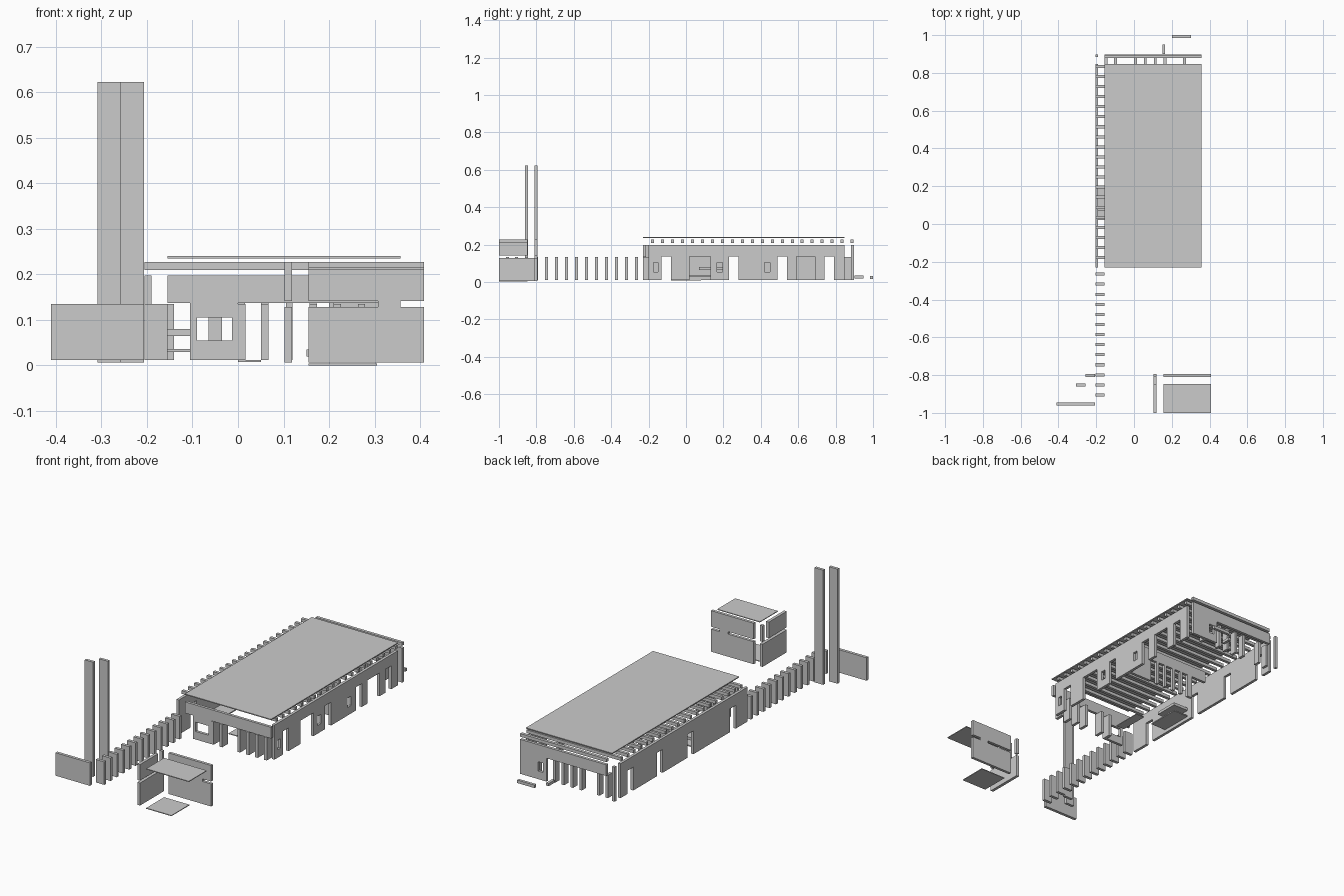
import bpy, bmesh


def boxes(name, items):
    """One object made of boxes, each (x0, x1, y0, y1, z0, z1)."""
    bm = bmesh.new()
    for x0, x1, y0, y1, z0, z1 in items:
        r = bmesh.ops.create_cube(bm, size=1)
        for v in r["verts"]:
            v.co.x = (x0 + x1) / 2 + v.co.x * (x1 - x0)
            v.co.y = (y0 + y1) / 2 + v.co.y * (y1 - y0)
            v.co.z = (z0 + z1) / 2 + v.co.z * (z1 - z0)
    me = bpy.data.meshes.new(name)
    bm.to_mesh(me)
    bm.free()
    ob = bpy.data.objects.new(name, me)
    bpy.context.collection.objects.link(ob)
    return ob


def wall(name, axis, pos, a, b, gaps, windows=(), t=0.015, lintel=0.137):
    """Wall along an axis with full-height door gaps and window holes."""
    parts = [(a, b, lintel, 0.197)]
    edges = [a] + [e for g in gaps for e in g] + [b]
    for s, e in zip(edges[::2], edges[1::2]):
        for w0, w1 in windows:
            if s < w0 and w1 < e:
                parts += [(s, w0, 0.012, lintel), (w0, w1, 0.012, 0.055),
                          (w0, w1, 0.105, lintel)]
                s = w1
        if e - s > 0.001:
            parts.append((s, e, 0.012, lintel))
    if axis == "x":
        boxes(name, [(s, e, pos, pos + t, z0, z1) for s, e, z0, z1 in parts])
    else:
        boxes(name, [(pos, pos + t, s, e, z0, z1) for s, e, z0, z1 in parts])


Z0, Z1 = 0.012, 0.135
STEP = 0.0533

# main roof and the joists beneath it
boxes("main_roof", [(-0.155, 0.357, -0.23, 0.848, 0.235, 0.24)])
boxes("roof_joists", [(-0.205 if i < 20 else -0.155, 0.357, y - 0.008, y + 0.008, 0.21, 0.227)
                      for i in range(21) for y in [-0.178 + i * STEP]])

# long side walls with aligned doorways
doors = [(-0.13, -0.08), (0.23, 0.28), (0.49, 0.54), (0.74, 0.79)]
wall("left_wall", "y", -0.205, -0.23, 0.848, doors)
wall("right_wall", "y", 0.342, -0.2, 0.848,
     sorted(doors + [(0.02, 0.13), (0.59, 0.69)]),
     [(-0.175, -0.15), (0.165, 0.195), (0.42, 0.45)])

# front, back and dividing walls
wall("front_wall", "x", -0.23, -0.155, 0.357, [(-0.155, -0.105), (0.0, 0.357)],
     [(-0.09, -0.013)])
wall("back_wall", "x", 0.883, -0.155, 0.357, [(-0.155, 0.2)], [(0.22, 0.25)])
wall("dividing_wall", "x", 0.37, -0.155, 0.357,
     [(-0.155, -0.065), (-0.035, 0.0), (0.015, 0.05), (0.067, 0.105),
      (0.12, 0.157), (0.172, 0.21)])

# upright fins at both ends of the hall
boxes("front_fins", [(x, x + 0.016, -0.23, -0.18, Z0, Z1)
                     for x in (0.0, 0.051, 0.157, 0.21, 0.263, 0.316)])
boxes("back_fins", [(x, x + 0.015, 0.848, 0.883, Z0, Z1)
                    for x in (-0.155, -0.105, 0.0, 0.052, 0.105, 0.157, 0.26)])
boxes("corner_post", [(-0.205, -0.19, 0.883, 0.898, Z0, 0.197)])

# colonnade leading to the towers
boxes("colonnade_fins", [(-0.205, -0.155, y - 0.008, y + 0.008, Z0, Z1)
                         for i in range(13) for y in [-0.905 + i * STEP]])
boxes("twin_towers", [(-0.308, -0.258, -0.86, -0.845, 0.007, 0.622),
                      (-0.258, -0.206, -0.81, -0.795, 0.007, 0.622)])
boxes("low_screen_wall", [(-0.41, -0.206, -0.962, -0.946, Z0, Z1)])

# front pavilion
boxes("pavilion_back_wall", [(0.155, 0.408, -0.81, -0.795, 0.007, 0.128),
                             (0.155, 0.408, -0.81, -0.795, 0.141, 0.227),
                             (0.307, 0.357, -0.81, -0.795, 0.128, 0.141)])
boxes("pavilion_side_wall", [(0.102, 0.118, -1.0, -0.795, 0.007, 0.128),
                             (0.102, 0.118, -1.0, -0.848, 0.141, 0.227),
                             (0.102, 0.118, -0.81, -0.795, 0.141, 0.227)])
boxes("pavilion_roof", [(0.155, 0.408, -1.0, -0.848, 0.211, 0.215)])
boxes("pavilion_floor", [(0.155, 0.305, -1.0, -0.848, 0.0, 0.004)])

# interior counter and floor slab
boxes("counter", [(-0.19, -0.1, 0.07, 0.2, 0.065, 0.08),
                  (-0.19, -0.1, 0.02, 0.2, 0.03, 0.036)])
boxes("floor_slab", [(0.0, 0.05, -0.08, 0.08, 0.008, 0.012)])

# rear yard kerbs
boxes("rear_kerbs", [(0.15, 0.165, 0.9, 0.95, 0.02, 0.035),
                     (0.2, 0.302, 0.985, 1.0, 0.016, 0.032)])
